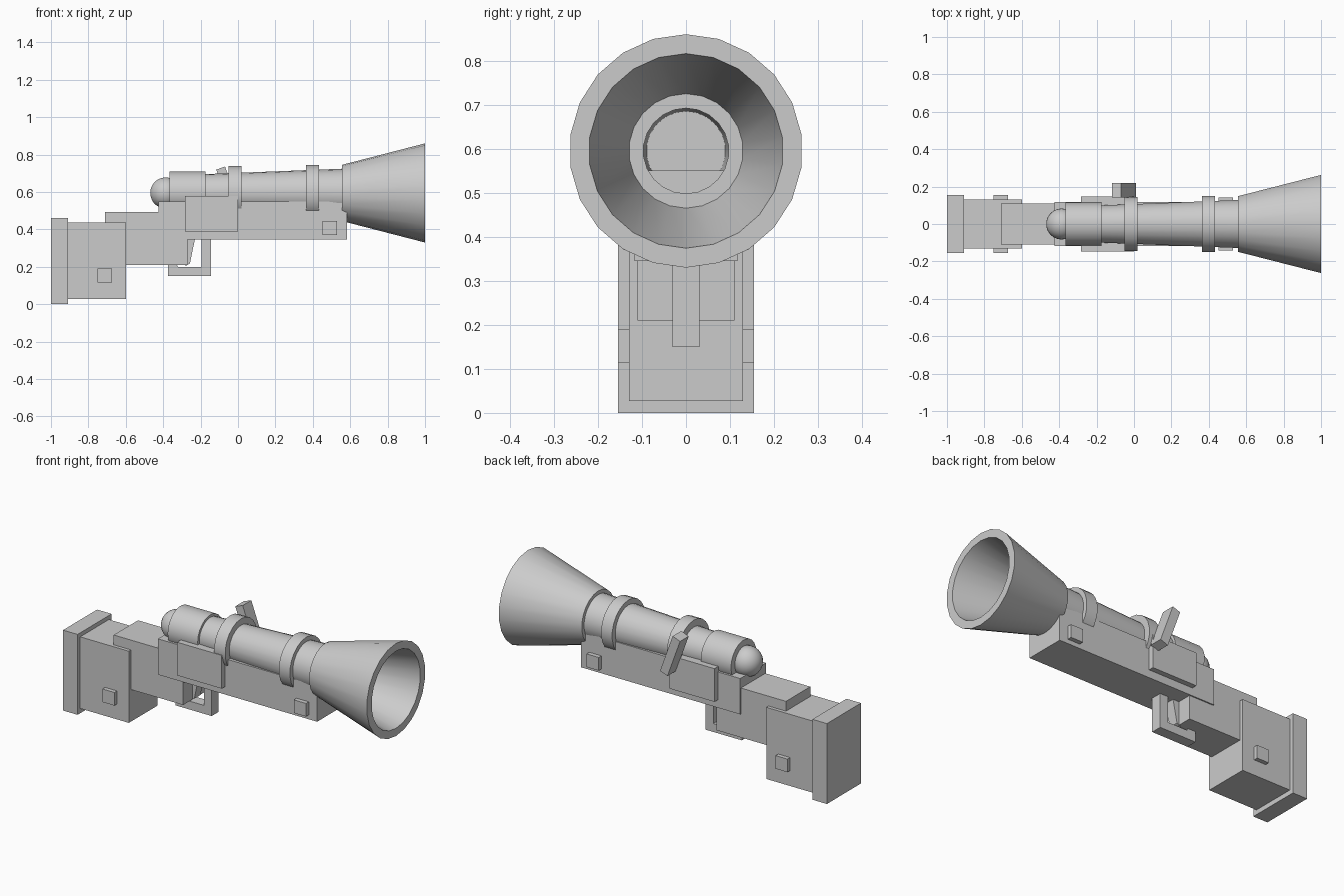
import bpy, bmesh, math
from mathutils import Vector

if "Cube" in bpy.data.objects:
    bpy.data.objects.remove(bpy.data.objects["Cube"])

AXIS_Z = 0.595   # height of the barrel axis
SIDES = 22


def finish(name, bm):
    bmesh.ops.recalc_face_normals(bm, faces=bm.faces)
    me = bpy.data.meshes.new(name)
    bm.to_mesh(me)
    bm.free()
    ob = bpy.data.objects.new(name, me)
    bpy.context.collection.objects.link(ob)
    return ob


def smooth(ob):
    bpy.ops.object.select_all(action='DESELECT')
    bpy.context.view_layer.objects.active = ob
    ob.select_set(True)
    bpy.ops.object.shade_smooth_by_angle(angle=math.radians(32))


def prism(name, pts, y0, y1):
    """Side outline (x, z) extruded from y0 to y1."""
    bm = bmesh.new()
    face = bm.faces.new([bm.verts.new((x, y0, z)) for x, z in pts])
    ext = bmesh.ops.extrude_face_region(bm, geom=[face])
    moved = [v for v in ext['geom'] if isinstance(v, bmesh.types.BMVert)]
    bmesh.ops.translate(bm, verts=moved, vec=(0, y1 - y0, 0))
    return finish(name, bm)


def box(name, x0, x1, z0, z1, y0, y1):
    return prism(name, [(x0, z0), (x1, z0), (x1, z1), (x0, z1)], y0, y1)


def lathe(name, profile):
    """Closed (x, radius) profile spun around the barrel axis."""
    bm = bmesh.new()
    rings = []
    for i in range(SIDES):
        a = 2 * math.pi * i / SIDES
        rings.append([bm.verts.new((x, r * math.sin(a), AXIS_Z + r * math.cos(a)))
                      for x, r in profile])
    n = len(profile)
    for i in range(SIDES):
        a, b = rings[i], rings[(i + 1) % SIDES]
        for j in range(n):
            k = (j + 1) % n
            bm.faces.new((a[j], a[k], b[k], b[j]))
    ob = finish(name, bm)
    smooth(ob)
    return ob


# wooden stock
box("butt_plate", -1.0, -0.908, 0.0, 0.46, -0.154, 0.154)
box("butt", -0.908, -0.60, 0.027, 0.437, -0.13, 0.13)
box("stock_neck", -0.71, -0.27, 0.21, 0.493, -0.11, 0.11)
box("fore_stock", -0.425, 0.583, 0.345, 0.55, -0.117, 0.117)

# parts repeated on both sides
for side, s in (("right", -1), ("left", 1)):
    box("butt_stud_" + side, -0.75, -0.675, 0.115, 0.19, s * 0.12, s * 0.154)
    box("fore_stud_" + side, 0.453, 0.53, 0.37, 0.445, s * 0.10, s * 0.142)
    box("lock_plate_" + side, -0.283, 0.0, 0.39, 0.58, s * 0.10, s * 0.147)

# trigger and guard
prism("trigger", [(-0.28, 0.35), (-0.23, 0.35), (-0.257, 0.218), (-0.28, 0.205)], -0.028, 0.028)
prism("trigger_guard", [(-0.375, 0.15), (-0.145, 0.15), (-0.145, 0.35), (-0.195, 0.35),
                        (-0.195, 0.198), (-0.32, 0.198), (-0.33, 0.215), (-0.375, 0.215)],
      -0.031, 0.031)

# hammer on the far side, leaning back
tilt = math.radians(20)
down = Vector((math.sin(tilt), -math.cos(tilt)))
across = Vector((math.cos(tilt), math.sin(tilt)))
mid = Vector((-0.053, 0.618))
prism("hammer", [tuple(mid + down * d * 0.117 + across * w * 0.025)
                 for d, w in ((-1, -1), (-1, 1), (1, 1), (1, -1))], 0.142, 0.22)

# barrel, breech, bands and flared bell
lathe("barrel", [(-0.19, 0.10), (0.57, 0.13), (0.595, 0.098), (-0.18, 0.09)])
lathe("bell", [(0.555, 0.15), (1.0, 0.265), (1.0, 0.221), (0.60, 0.13),
               (0.60, 0.097), (0.555, 0.097)])
lathe("rear_band", [(-0.05, 0.145), (0.02, 0.145), (0.02, 0.10), (-0.05, 0.10)])
lathe("front_band", [(0.363, 0.15), (0.433, 0.15), (0.433, 0.115), (0.363, 0.115)])

bpy.ops.mesh.primitive_cylinder_add(vertices=SIDES, radius=0.115, depth=0.19,
                                    location=(-0.27, 0, AXIS_Z),
                                    rotation=(0, math.pi / 2, 0))
breech = bpy.context.object
breech.name = "breech"
smooth(breech)

# rounded rear knob
bpy.ops.mesh.primitive_uv_sphere_add(segments=22, ring_count=14, radius=0.083,
                                     location=(-0.387, 0, AXIS_Z))
knob = bpy.context.object
knob.name = "rear_knob"
bpy.ops.object.shade_smooth()
